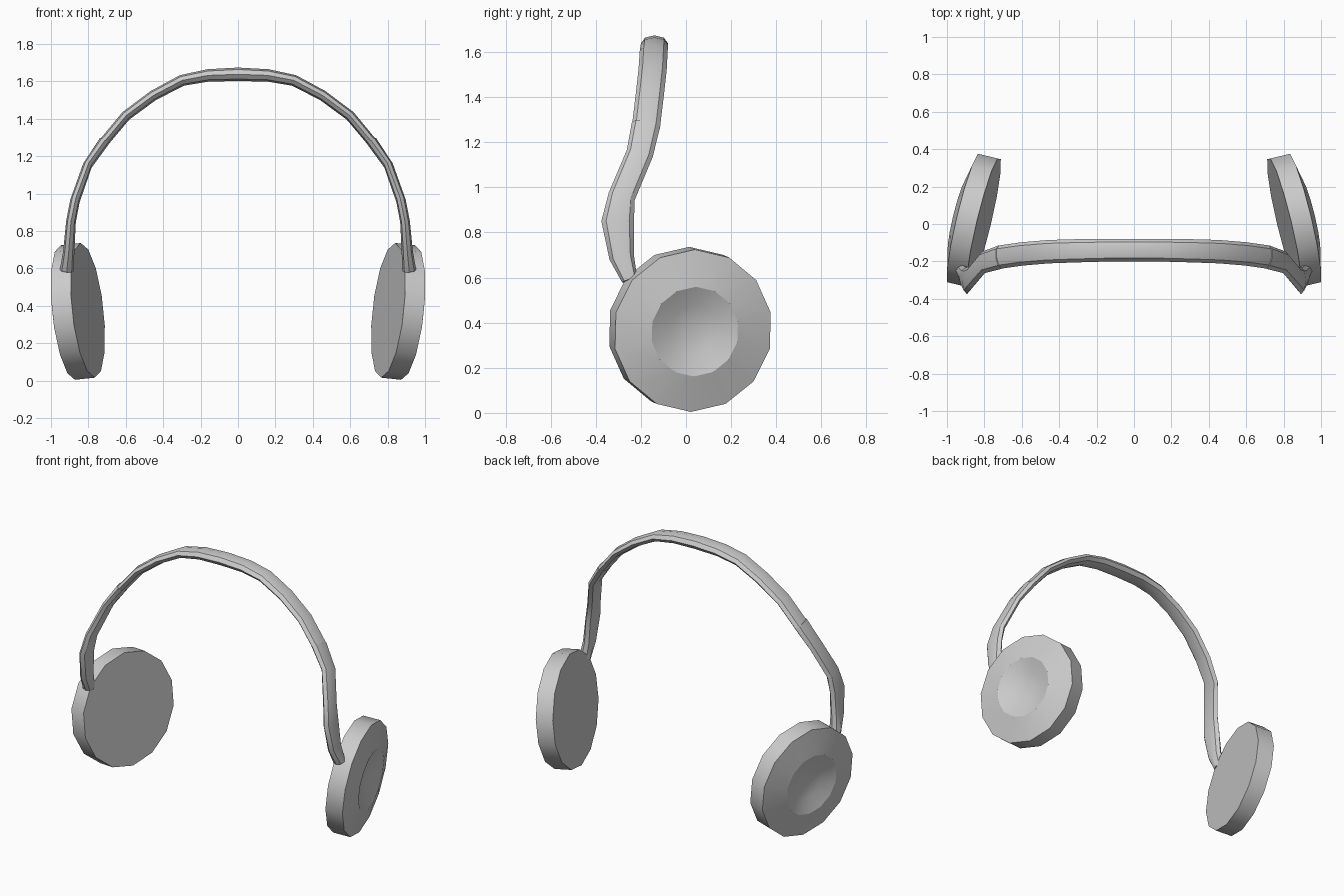
import bpy, bmesh, math
from mathutils import Vector

cube = bpy.data.objects.get("Cube")
if cube:
    bpy.data.objects.remove(cube)

grey = bpy.data.materials.new("plain grey")
grey.use_nodes = True
colour = (0.6, 0.6, 0.6, 1)
grey.diffuse_color = colour
grey.node_tree.nodes["Principled BSDF"].inputs["Base Color"].default_value = colour


def loft(name, rings):
    """Skin a list of point rings and cap both ends."""
    bm = bmesh.new()
    loops = [[bm.verts.new(p) for p in ring] for ring in rings]
    n = len(loops[0])
    for a, b in zip(loops, loops[1:]):
        for i in range(n):
            j = (i + 1) % n
            bm.faces.new((a[i], a[j], b[j], b[i]))
    bm.faces.new(loops[0])
    bm.faces.new(loops[-1])
    bmesh.ops.recalc_face_normals(bm, faces=bm.faces)
    mesh = bpy.data.meshes.new(name)
    bm.to_mesh(mesh)
    bm.free()
    mesh.materials.append(grey)
    obj = bpy.data.objects.new(name, mesh)
    bpy.context.collection.objects.link(obj)
    bpy.ops.object.select_all(action='DESELECT')
    bpy.context.view_layer.objects.active = obj
    obj.select_set(True)
    bpy.ops.object.shade_smooth_by_angle(angle=math.radians(32))
    return obj


def ellipse(centre, u, v, ru, rv, n, start=0.0):
    angles = [start + math.tau * i / n for i in range(n)]
    return [centre + u * ru * math.cos(a) + v * rv * math.sin(a) for a in angles]


def strap(name, stations):
    """Sweep a flattened section; each station is x, y, z, width, thickness."""
    pts = [Vector(s[:3]) for s in stations]
    rings = []
    for i, s in enumerate(stations):
        tangent = (pts[min(i + 1, len(pts) - 1)] - pts[max(i - 1, 0)]).normalized()
        radial = Vector((-tangent.z, 0, tangent.x)).normalized()
        across = tangent.cross(radial).normalized()
        rings.append(ellipse(pts[i], across, radial, s[3] / 2, s[4] / 2, 8))
    return loft(name, rings)


def flip(stations, side):
    return [(side * s[0], *s[1:]) for s in stations]


# Headband over the top
half_band = [
    (0.16, -0.14, 1.632, 0.122, 0.066),
    (0.30, -0.143, 1.605, 0.124, 0.06),
    (0.455, -0.148, 1.523, 0.125, 0.056),
    (0.60, -0.16, 1.415, 0.125, 0.054),
    (0.725, -0.178, 1.265, 0.125, 0.052),
]
crown = [(0, -0.14, 1.638, 0.12, 0.072)]
strap("headband", flip(half_band[::-1], -1) + crown + half_band)

# Side arms, bowed forward before meeting the cups
arm = [
    (0.715, -0.177, 1.28, 0.128, 0.058),
    (0.805, -0.205, 1.15, 0.12, 0.05),
    (0.872, -0.285, 0.96, 0.12, 0.052),
    (0.893, -0.303, 0.85, 0.145, 0.052),
    (0.905, -0.285, 0.69, 0.11, 0.06),
    (0.915, -0.25, 0.59, 0.07, 0.075),
]

# Ear cups: radius and height along the tilted axis
cup_profile = [(0.362, 0), (0.362, 0.11), (0.2, 0.148), (0.11, 0.112), (0.04, 0.1)]

for side, label in ((1, "left"), (-1, "right")):
    strap(label + "_arm", flip(arm, side))
    axis = Vector((side, 0.24, -0.11)).normalized()
    across = Vector((0, 0, 1)).cross(axis).normalized()
    up = axis.cross(across)
    base = Vector((side * 0.803, 0.005, 0.376))
    loft(label + "_ear_cup", [
        ellipse(base + axis * h, across, up, r, r, 14, math.pi / 2)
        for r, h in cup_profile])
